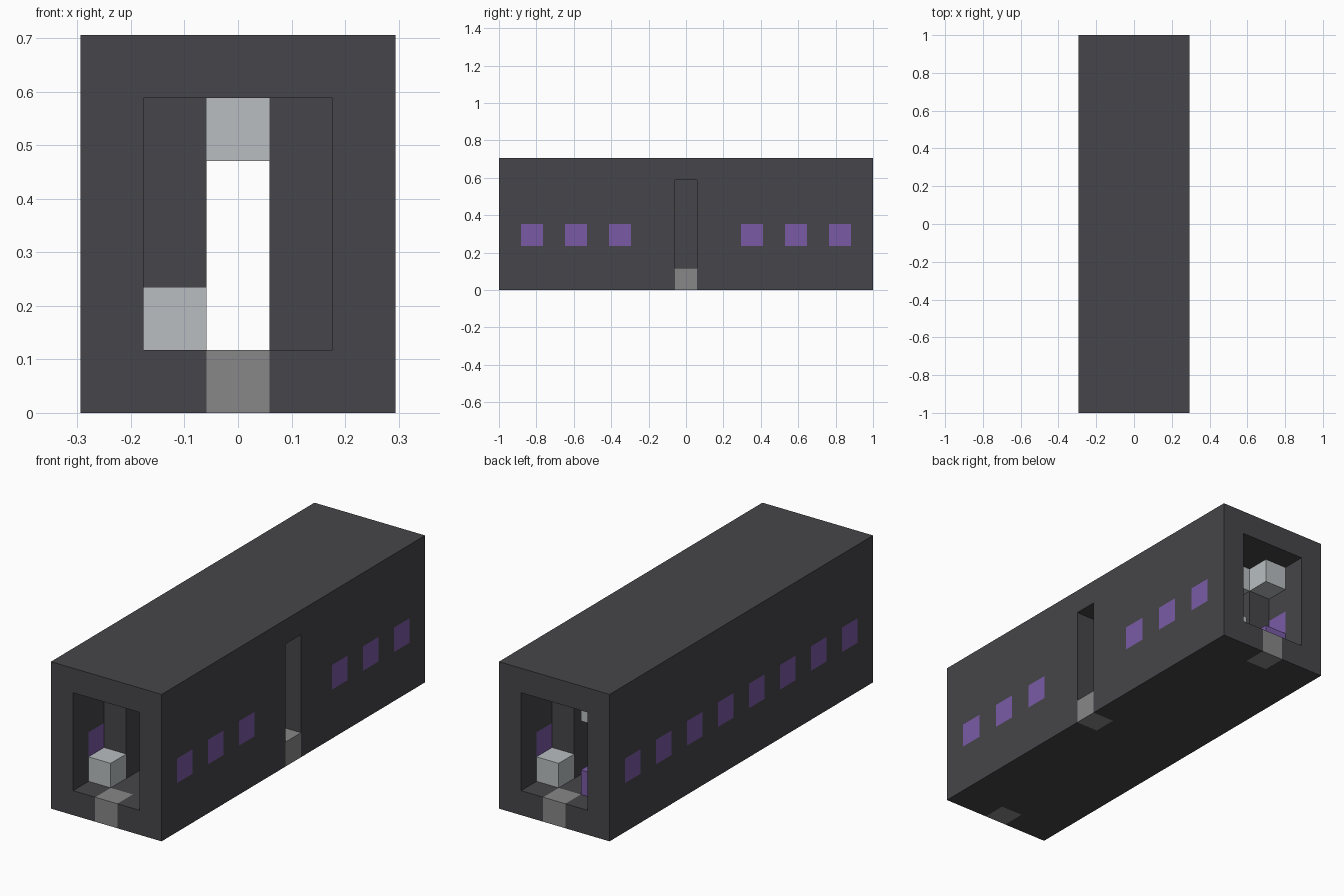
import bpy
import bmesh
from itertools import product
from mathutils import Vector

if "Cube" in bpy.data.objects:
    bpy.data.objects.remove(bpy.data.objects["Cube"], do_unlink=True)

W, L, H = 5, 17, 6          # size in blocks
U = 2 / L                   # one block


def material(name, rgb):
    m = bpy.data.materials.new(name)
    m.use_nodes = True
    m.diffuse_color = (*rgb, 1)
    node = next(n for n in m.node_tree.nodes if n.type == 'BSDF_PRINCIPLED')
    node.inputs["Base Color"].default_value = (*rgb, 1)
    node.inputs["Roughness"].default_value = 0.9
    return m


charcoal = material("charcoal", (0.061, 0.060, 0.067))
stone = material("mid_grey", (0.242, 0.242, 0.242))
pale = material("pale_grey", (0.479, 0.515, 0.527))
purple = material("purple", (0.195, 0.105, 0.381))

cells = {}                  # block position -> part name
colours = {}                # part name -> material


def fill(part, mat, xs, ys, zs):
    """Place a part in the given block ranges, replacing what was there."""
    colours[part] = mat
    for c in product(xs, ys, zs):
        cells[c] = part


def clear(xs, ys, zs):
    for c in product(xs, ys, zs):
        cells.pop(c, None)


inside = range(1, H - 1)
mid_x, mid_y = W // 2, L // 2

# Hollow hull, open at both ends, with one side doorway
fill("hull", charcoal, range(W), range(L), range(H))
clear(range(1, W - 1), range(L), inside)
clear([W - 1], [mid_y], inside)

# Side windows: full row on one side, interrupted by the doorway on the other
fill("right_windows", purple, [0], range(1, L, 2), [2])
fill("left_windows", purple, [W - 1],
     [y for y in range(1, L, 2) if abs(y - mid_y) > 1], [2])

# Thresholds
fill("front_threshold", stone, [mid_x], [0], [0])
fill("back_threshold", stone, [mid_x], [L - 1], [0])
fill("side_threshold", stone, [W - 1], [mid_y], [0])

# Cab partitions with a pale lintel above each passage, and a cab block
for end, part_y, cab_y, desk_x in (("front", 2, 1, 1), ("back", L - 3, L - 2, W - 2)):
    fill(end + "_partition", charcoal, [1, W - 2], [part_y], inside)
    fill(end + "_lintel", pale, [mid_x], [part_y], [H - 2])
    fill(end + "_desk", pale, [desk_x], [cab_y], [1])

# Extra fittings in the back cab
fill("back_seat", purple, [1], [L - 2], [1])
fill("back_locker", pale, [1], [L - 2], [H - 2])


def build(part):
    """Make one object from the exposed block faces of a part."""
    bm = bmesh.new()
    for c in (c for c, p in cells.items() if p == part):
        centre = Vector(c) + Vector((0.5, 0.5, 0.5))
        for axis, sign in product(range(3), (-1, 1)):
            n = Vector((0, 0, 0))
            n[axis] = sign
            if tuple(int(a + b) for a, b in zip(c, n)) in cells:
                continue
            u = Vector((0, 0, 0))
            u[(axis + 1) % 3] = 0.5
            v = n.cross(u)
            mid = centre + n * 0.5
            ring = [mid - u - v, mid + u - v, mid + u + v, mid - u + v]
            bm.faces.new([bm.verts.new((p - Vector((W / 2, L / 2, 0))) * U) for p in ring])
    bmesh.ops.remove_doubles(bm, verts=bm.verts, dist=U * 0.01)
    mesh = bpy.data.meshes.new(part)
    bm.to_mesh(mesh)
    bm.free()
    mesh.materials.append(colours[part])
    obj = bpy.data.objects.new(part, mesh)
    bpy.context.collection.objects.link(obj)


for name in colours:
    build(name)
